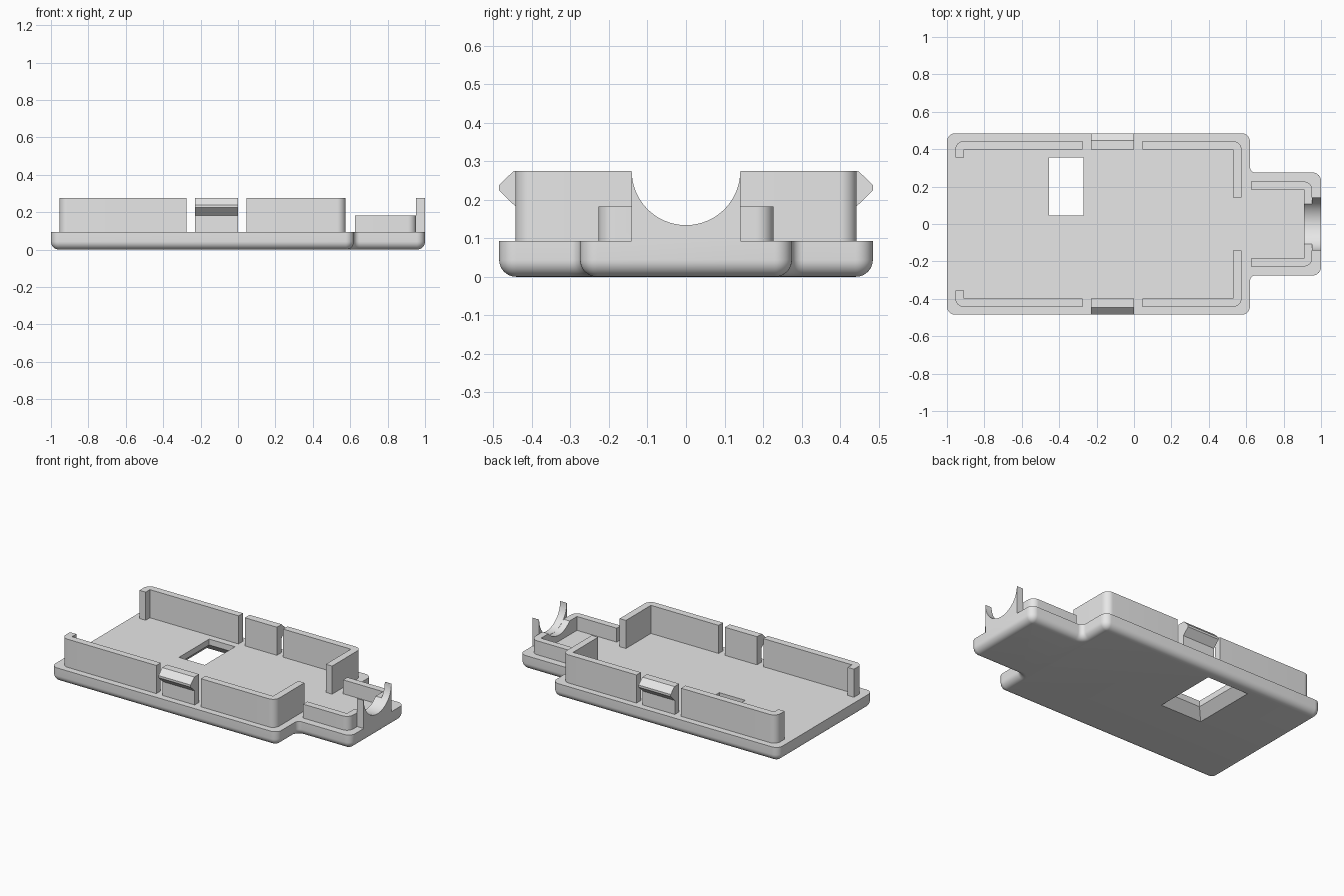
import bpy, bmesh, math
from mathutils import Vector

if "Cube" in bpy.data.objects:
    bpy.data.objects.remove(bpy.data.objects["Cube"])

GREY = bpy.data.materials.new("plain grey")
GREY.diffuse_color = (0.8, 0.8, 0.8, 1)
GREY.use_nodes = True
GREY.node_tree.nodes["Principled BSDF"].inputs["Base Color"].default_value = GREY.diffuse_color

FLOOR, TOP, LOW = 0.093, 0.275, 0.183   # plate top, tall wall top, low wall top
SUNK = FLOOR - 0.003


def fillet(corners, steps=10):
    """Outline from right-angled corners (x, y, radius)."""
    out = []
    n = len(corners)
    for i, (x, y, r) in enumerate(corners):
        p = Vector((x, y))
        if r == 0:
            out.append(p)
            continue
        u = (Vector(corners[i - 1][:2]) - p).normalized()
        v = (Vector(corners[(i + 1) % n][:2]) - p).normalized()
        c = p + (u + v) * r
        for k in range(steps + 1):
            t = math.pi / 2 * k / steps
            out.append(c - v * r * math.cos(t) - u * r * math.sin(t))
    return out


def loft(name, rings):
    """Closed solid through rings of equal point count."""
    bm = bmesh.new()
    loops = [[bm.verts.new(p) for p in ring] for ring in rings]
    n = len(loops[0])
    for a, b in zip(loops, loops[1:]):
        for i in range(n):
            j = (i + 1) % n
            bm.faces.new((a[i], a[j], b[j], b[i]))
    bm.faces.new(loops[0][::-1])
    bm.faces.new(loops[-1])
    bmesh.ops.recalc_face_normals(bm, faces=bm.faces)
    me = bpy.data.meshes.new(name)
    bm.to_mesh(me)
    bm.free()
    ob = bpy.data.objects.new(name, me)
    bpy.context.collection.objects.link(ob)
    me.materials.append(GREY)
    return ob


def plan(name, corners, z0, z1):
    pts = fillet(corners)
    return loft(name, [[(p.x, p.y, z) for p in pts] for z in (z0, z1)])


def section(name, pts, x0, x1):
    return loft(name, [[(x, y, z) for y, z in pts] for x in (x0, x1)])


def activate(ob):
    bpy.ops.object.select_all(action='DESELECT')
    ob.select_set(True)
    bpy.context.view_layer.objects.active = ob


def cut(ob, cutter):
    m = ob.modifiers.new("cut", 'BOOLEAN')
    m.operation, m.solver, m.object = 'DIFFERENCE', 'EXACT', cutter
    activate(ob)
    bpy.ops.object.modifier_apply(modifier=m.name)
    bpy.data.objects.remove(cutter)


# Base plate: wide body with a narrow neck, rounded along the bottom edge
def base_ring(d, z):
    half = [(1, 0.275, 0.045 - d), (0.62, 0.275, 0.03 + d),
            (0.62, 0.485, 0.045 - d), (-1, 0.485, 0.045 - d)]
    full = half + [(x, -y, r) for x, y, r in reversed(half)]
    sign = lambda v: math.copysign(d, v)
    return [(p.x, p.y, z) for p in
            fillet([(x - sign(x), y - sign(y), r) for x, y, r in full])]


F = 0.044
angles = [math.pi / 2 * k / 8 for k in range(9)]
base = loft("base_plate",
            [base_ring(F * (1 - math.sin(a)), F * (1 - math.cos(a))) for a in angles]
            + [base_ring(0, FLOOR)])


# Window through the plate, flared towards the underside
def window_ring(g, z):
    return [(-0.455 - g, 0.045 - g, z), (-0.27 + g, 0.045 - g, z),
            (-0.27 + g, 0.355 + g, z), (-0.455 - g, 0.355 + g, z)]


cut(base, loft("window_cutter", [window_ring(0.055, -0.02), window_ring(0.055, 0),
                                 window_ring(0, 0.055), window_ring(0, 0.15)]))

# Tall walls and snap clips on both long sides
for side, s in (("back", 1), ("front", -1)):
    plan(side + "_left_wall",
         [(x, y * s, r) for x, y, r in (
             (-0.275, 0.443, 0), (-0.955, 0.443, 0.045), (-0.955, 0.355, 0),
             (-0.91, 0.355, 0), (-0.91, 0.398, 0), (-0.275, 0.398, 0))], SUNK, TOP)
    plan(side + "_right_wall",
         [(x, y * s, r) for x, y, r in (
             (0.045, 0.443, 0), (0.575, 0.443, 0.045), (0.575, 0.142, 0),
             (0.53, 0.142, 0), (0.53, 0.398, 0), (0.045, 0.398, 0))], SUNK, TOP)
    section(side + "_clip",
            [(y * s, z) for y, z in (
                (0.398, SUNK), (0.443, SUNK), (0.443, LOW), (0.485, 0.224),
                (0.485, 0.238), (0.447, TOP), (0.398, TOP))], -0.23, 0.0)

# Low wall around the neck, hollowed for the cable
neck = plan("neck_wall", [
    (0.625, 0.227, 0), (0.953, 0.227, 0.045), (0.953, -0.227, 0.045), (0.625, -0.227, 0),
    (0.625, -0.184, 0), (0.91, -0.184, 0), (0.91, 0.184, 0), (0.625, 0.184, 0)], SUNK, LOW)
R = 0.142
circle = [(R * math.cos(math.tau * k / 64), TOP + R * math.sin(math.tau * k / 64))
          for k in range(64)]
cut(neck, section("cable_cutter", circle, 0.8, 1.1))

# Cable cradle at the end of the neck, with thin upright horns
arc = [((R - 0.001) * math.cos(math.pi * k / 32), TOP - (R - 0.001) * math.sin(math.pi * k / 32))
       for k in range(33)]
section("cable_cradle", [(-R, TOP), (-R, SUNK), (R, SUNK), (R, TOP)] + arc, 0.953, 1.0)

for ob in list(bpy.context.scene.objects):
    activate(ob)
    bpy.ops.object.shade_smooth_by_angle(angle=math.radians(30))
